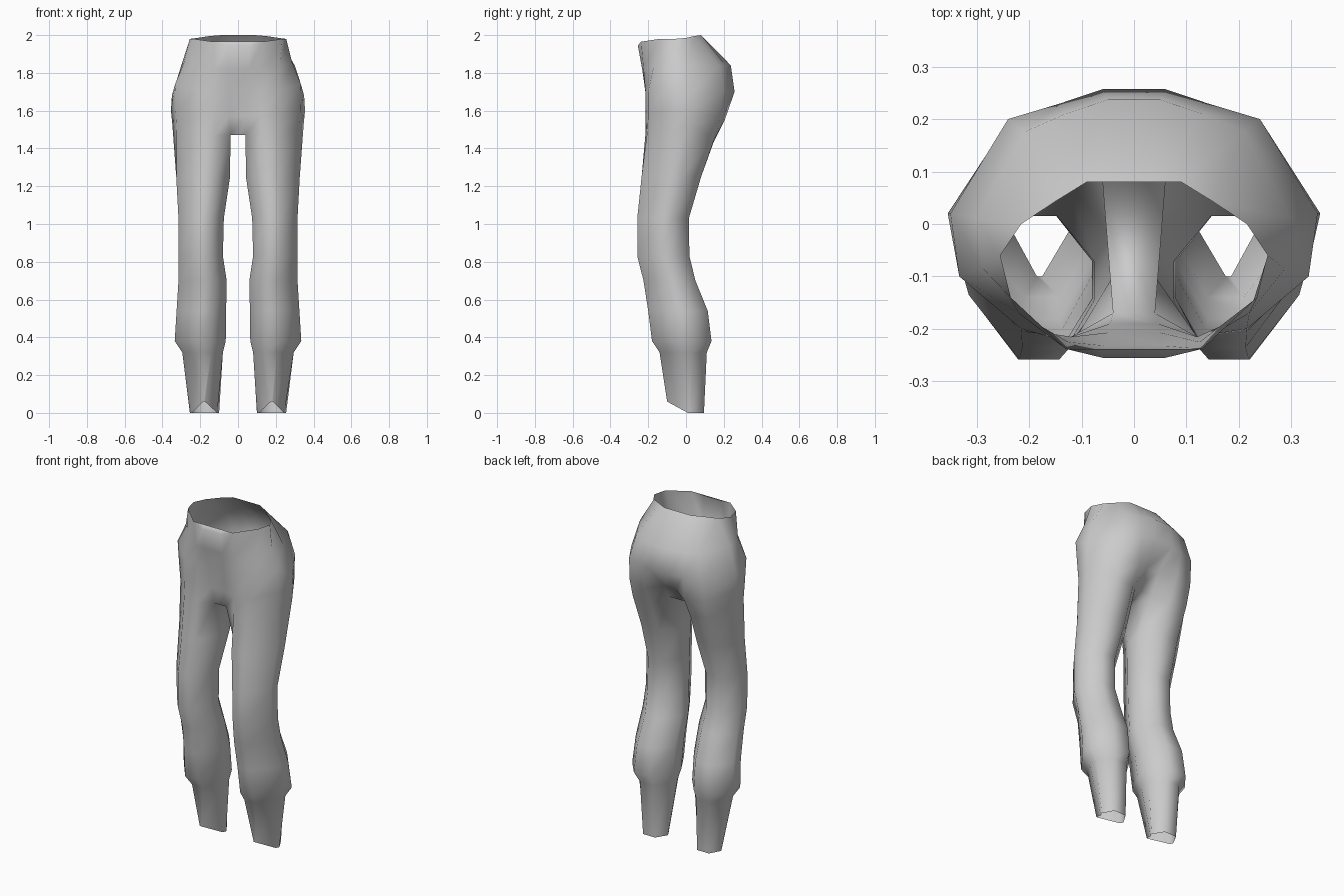
import bpy, bmesh

cube = bpy.data.objects.get("Cube")
if cube:
    bpy.data.objects.remove(cube, do_unlink=True)

fabric = bpy.data.materials.new("grey fabric")
fabric.use_nodes = True
GREY = (0.6, 0.6, 0.6, 1)
fabric.diffuse_color = GREY
fabric.node_tree.nodes["Principled BSDF"].inputs["Base Color"].default_value = GREY


def leg_ring(z, inner, outer, front, back):
    """Eight-sided leg section, from inner front around the outside to inner back."""
    fx = (0, .28, .6, 1, 1, .7, .3, 0)
    fy = (.42, 0, 0, .45, .68, 1, 1, .68)
    return [(inner + (outer - inner) * u, front + (back - front) * v, z)
            for u, v in zip(fx, fy)]


# Cuff with a raised notch at the front
cuff = [(.11, .01, 0), (.175, -.1, .06), (.185, -.1, .06), (.245, .01, 0),
        (.255, .03, 0), (.22, .095, 0), (.14, .095, 0), (.1, .03, 0)]

# Leg sections: height, inner x, outer x, front y, back y
legs = [leg_ring(*s) for s in (
    (.32, .08, .295, -.14, .11),
    (.38, .065, .335, -.18, .135),
    (.54, .063, .325, -.2, .115),
    (.70, .06, .315, -.225, .05),
    (.83, .08, .315, -.258, .018),
    (1.03, .075, .315, -.258, .015),
    (1.25, .042, .327, -.235, .08),
)]

# Hip sections, half of each from front centre to back centre
crotch = [(.04, -.17, 1.47), (.12, -.215, 1.47), (.215, -.205, 1.49), (.325, -.085, 1.5),
          (.347, .02, 1.52), (.25, .15, 1.45), (.13, .145, 1.43), (.06, .08, 1.47)]
seat_fold = [(.045, -.19, 1.57), (.12, -.215, 1.57), (.215, -.2, 1.58), (.33, -.09, 1.6),
             (.355, .02, 1.6), (.25, .18, 1.56), (.13, .205, 1.55), (.04, .155, 1.57)]
hips = [(.05, -.207, 1.7), (.12, -.215, 1.7), (.215, -.2, 1.7), (.333, -.1, 1.74),
        (.35, .02, 1.68), (.24, .2, 1.7), (.14, .23, 1.7), (.06, .257, 1.7)]
upper_hips = [(.055, -.232, 1.82), (.125, -.225, 1.82), (.22, -.17, 1.84), (.288, -.085, 1.85),
              (.3, .01, 1.84), (.21, .175, 1.84), (.13, .21, 1.84), (.05, .237, 1.84)]
waist = [(.06, -.255, 1.945), (.13, -.238, 1.965), (.235, -.14, 1.98), (.255, -.06, 1.98),
         (.215, 0, 1.985), (.15, .043, 1.995), (.09, .08, 2), (.04, .08, 2)]

rows = [cuff] + legs + [crotch, seat_fold, hips, upper_hips, waist]
crotch_row = len(legs) + 1

bm = bmesh.new()
sides = {}
for sign in (1, -1):
    grid = [[bm.verts.new((sign * x, y, z)) for x, y, z in row] for row in rows]
    sides[sign] = grid
    for r in range(len(rows) - 1):
        # Legs are closed tubes, hips stay open at the centre
        for c in range(8 if r < crotch_row else 7):
            d = (c + 1) % 8
            quad = [grid[r][c], grid[r][d], grid[r + 1][d], grid[r + 1][c]]
            bm.faces.new(quad if sign > 0 else quad[::-1])

# Centre strip: front panel, seat panel and crotch bridge
left, right = sides[1], sides[-1]
for r in range(crotch_row, len(rows) - 1):
    bm.faces.new((right[r][0], left[r][0], left[r + 1][0], right[r + 1][0]))
    bm.faces.new((left[r][7], right[r][7], right[r + 1][7], left[r + 1][7]))
bm.faces.new((left[crotch_row][0], right[crotch_row][0],
              right[crotch_row][7], left[crotch_row][7]))

# Front of the waistband leans back to a level rim
rim = [bm.verts.new((x, -.238, 1.965)) for x in (-.06, .06)]
bm.faces.new((right[-1][0], left[-1][0], rim[1], rim[0]))
bm.faces.new((left[-1][0], left[-1][1], rim[1]))
bm.faces.new((right[-1][1], right[-1][0], rim[0]))
bmesh.ops.recalc_face_normals(bm, faces=bm.faces)

mesh = bpy.data.meshes.new("trousers")
bm.to_mesh(mesh)
bm.free()
mesh.materials.append(fabric)
for poly in mesh.polygons:
    poly.use_smooth = True
trousers = bpy.data.objects.new("trousers", mesh)
bpy.context.scene.collection.objects.link(trousers)
